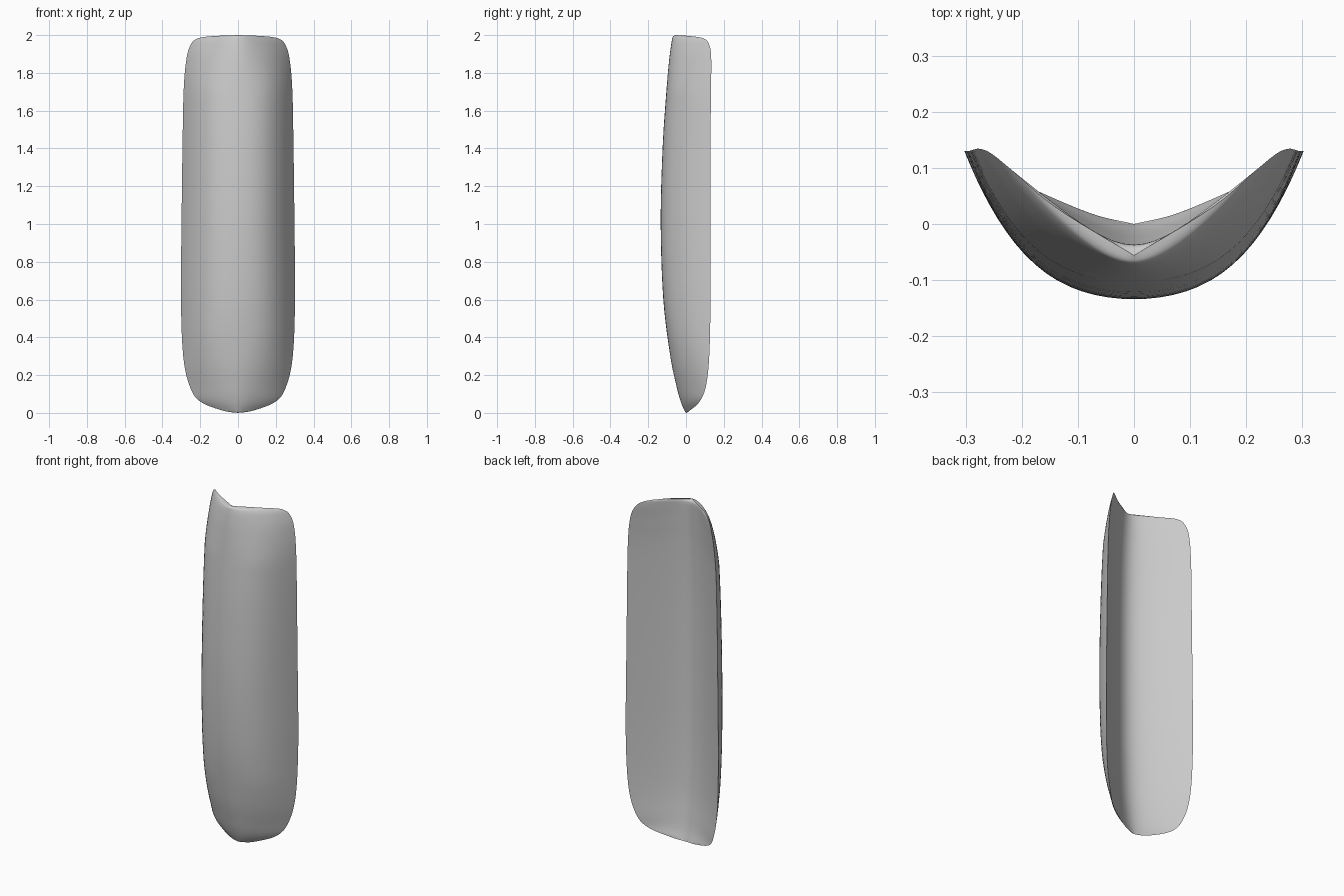
import bpy, bmesh, math
from mathutils import Vector

cube = bpy.data.objects.get("Cube")
if cube:
    bpy.data.objects.remove(cube, do_unlink=True)

# Stations up the plate: height, half width, rim y, outer centre y, inner centre y
STATIONS = [Vector(s) for s in (
    (0, 0, 0, 0, 0),
    (.012, .08, .02, -.008, -.002),
    (.06, .2, .072, -.028, -.013),
    (.14, .255, .105, -.05, -.025),
    (.3, .29, .123, -.083, -.042),
    (.6, .302, .13, -.12, -.055),
    (1, .299, .13, -.134, -.06),
    (1.4, .294, .13, -.124, -.058),
    (1.7, .288, .132, -.104, -.05),
    (1.86, .275, .134, -.09, -.042),
    (1.94, .255, .126, -.08, -.038),
    (1.98, .22, .098, -.073, -.037),
    (1.994, .14, .03, -.068, -.042),
    (2, 0, -.056, -.056, -.056))]
STEPS, COLS = 6, 40


def spline(points, steps):
    """Catmull-Rom through the points, with the end tangents mirrored."""
    ext = [2 * points[0] - points[1], *points, 2 * points[-1] - points[-2]]
    out = []
    for a, b, c, d in zip(ext, ext[1:], ext[2:], ext[3:]):
        for i in range(steps):
            t = i / steps
            out.append(b + (c - a) * t / 2 + (a - 2.5 * b + 2 * c - d / 2) * t**2
                       + (1.5 * (b - c) + (d - a) / 2) * t**3)
    return out + [points[-1]]


def inner_shape(u, k=.35):
    """Softened V section."""
    return (math.hypot(u, k) - k) / (math.hypot(1, k) - k)


def outer_shape(u, z):
    """Full rounded section that settles into the V at both ends."""
    full = math.sqrt(max(0, min(1, z / .4, (2 - z) / .3)))
    return inner_shape(u) * (1 - full) + (u**2 + u**4) / 2 * full


# Curved plate: outer and inner skins that meet at a shared rim
bm = bmesh.new()
rows = spline(STATIONS, STEPS)
for skin in ("outer", "inner"):
    grid = []
    for z, w, rim, outer, inner in rows:
        row = []
        for j in range(COLS + 1):
            u = math.sin((2 * j / COLS - 1) * math.pi / 2)
            if skin == "outer":
                y = outer + (rim - outer) * outer_shape(u, z)
            else:
                y = inner + (rim - inner) * inner_shape(u)
            row.append(bm.verts.new((u * w, y, z)))
        grid.append(row)
    for low, high in zip(grid, grid[1:]):
        for j in range(COLS):
            quad = (low[j], low[j + 1], high[j + 1], high[j])
            bm.faces.new(quad if skin == "outer" else quad[::-1])
bmesh.ops.remove_doubles(bm, verts=bm.verts[:], dist=.0002)
bmesh.ops.recalc_face_normals(bm, faces=bm.faces[:])
mesh = bpy.data.meshes.new("curved_plate")
bm.to_mesh(mesh)
bm.free()
plate = bpy.data.objects.new("curved_plate", mesh)
bpy.context.collection.objects.link(plate)

# Plain grey
grey = bpy.data.materials.new("plain_grey")
grey.use_nodes = True
grey.diffuse_color = (.6, .6, .6, 1)
grey.node_tree.nodes["Principled BSDF"].inputs["Base Color"].default_value = (.6, .6, .6, 1)
mesh.materials.append(grey)

bpy.context.view_layer.objects.active = plate
plate.select_set(True)
bpy.ops.object.shade_smooth_by_angle(angle=math.radians(50))
